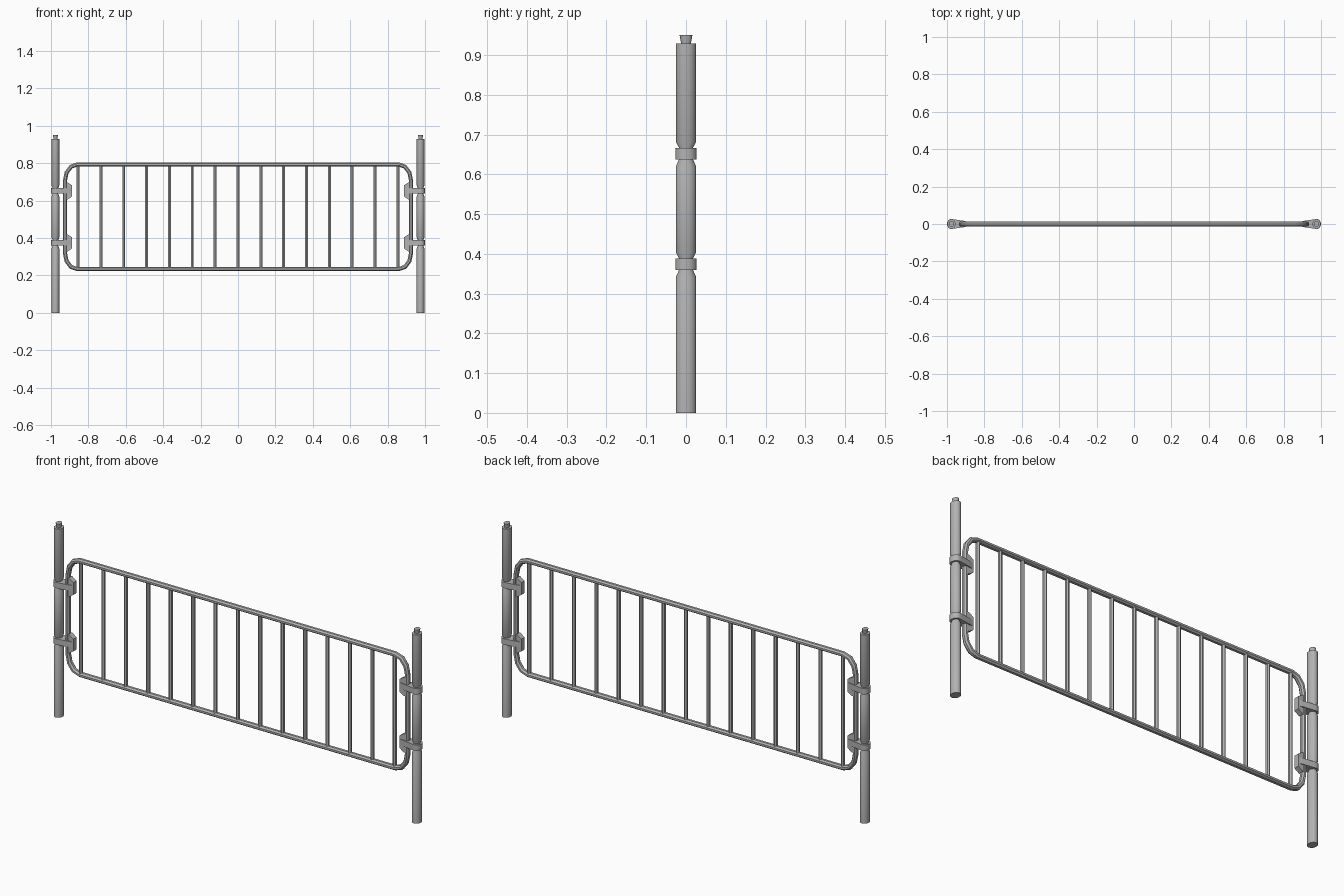
import bpy, bmesh, math
from mathutils import Vector

cube = bpy.data.objects.get("Cube")
if cube:
    bpy.data.objects.remove(cube, do_unlink=True)

steel = bpy.data.materials.new("galvanised_steel")
steel.use_nodes = True
steel.diffuse_color = (0.45, 0.45, 0.45, 1)
steel.node_tree.nodes["Principled BSDF"].inputs["Base Color"].default_value = (0.45, 0.45, 0.45, 1)


def finish(name, bm, smooth=35):
    bmesh.ops.recalc_face_normals(bm, faces=bm.faces)
    mesh = bpy.data.meshes.new(name)
    bm.to_mesh(mesh)
    bm.free()
    mesh.materials.append(steel)
    obj = bpy.data.objects.new(name, mesh)
    bpy.context.collection.objects.link(obj)
    bpy.ops.object.select_all(action='DESELECT')
    obj.select_set(True)
    bpy.context.view_layer.objects.active = obj
    bpy.ops.object.shade_smooth_by_angle(angle=math.radians(smooth))
    return obj


def skin(bm, rings, closed=False):
    """Join rings of points with quads, capping the ends unless closed."""
    rows = [[bm.verts.new(p) for p in ring] for ring in rings]
    n = len(rows[0])
    for k in range(len(rows) if closed else len(rows) - 1):
        a, b = rows[k], rows[(k + 1) % len(rows)]
        for i in range(n):
            j = (i + 1) % n
            bm.faces.new((a[i], a[j], b[j], b[i]))
    if not closed:
        bm.faces.new(rows[0])
        bm.faces.new(rows[-1])


def column(name, x, profile, sides, squash):
    """Upright oval column from (radius, height) pairs."""
    bm = bmesh.new()
    angles = [math.tau * (i + 0.5) / sides for i in range(sides)]
    skin(bm, [[(x + r * squash * math.cos(a), r * math.sin(a), z) for a in angles]
              for r, z in profile])
    return finish(name, bm)


def prism(bm, outline, depth, place):
    """Extrude a 2D outline symmetrically; place maps (u, v, w) to a point."""
    skin(bm, [[place(u, v, w) for u, v in outline] for w in (-depth, depth)])


POST_X, CLAMPS = 0.976, (0.374, 0.652)

# Posts with a groove at each clamp and a flared spigot on top
post_profile = [(0.026, 0)]
for c in CLAMPS:
    post_profile += [(0.026, c - 0.032), (0.018, c - 0.015),
                     (0.018, c + 0.015), (0.026, c + 0.03)]
post_profile += [(0.026, 0.929), (0.0125, 0.929), (0.0165, 0.95)]

# Frame tube with rounded corners
half_w, z_low, z_high = 0.925, 0.234, 0.793
rx, rz, steps = 0.065, 0.085, 3
path = []
for q, (sx, sz) in enumerate([(1, 1), (-1, 1), (-1, -1), (1, -1)]):
    cx = sx * (half_w - rx)
    cz = z_high - rz if sz > 0 else z_low + rz
    for k in range(steps + 1):
        a = (q + k / steps) * math.pi / 2
        path.append(Vector((cx + rx * math.cos(a), 0, cz + rz * math.sin(a))))
rings = []
for i, p in enumerate(path):
    d0 = (p - path[i - 1]).normalized()
    d1 = (path[(i + 1) % len(path)] - p).normalized()
    tangent = (d0 + d1).normalized()
    out = Vector((tangent.z, 0, -tangent.x)) / max(tangent.dot(d1), 0.5)
    ring = []
    for k in range(8):
        a = math.tau * (k + 0.5) / 8
        ring.append(p + out * 0.0118 * math.cos(a) + Vector((0, 0.0155 * math.sin(a), 0)))
    rings.append(ring)
bm = bmesh.new()
skin(bm, rings, closed=True)
finish("frame_tube", bm)

# Upright bars
for i in range(15):
    column(f"bar_{i + 1}", -0.855 + 0.1221 * i,
           [(0.0105, z_low), (0.0105, z_high)], 6, 0.87)

# Clamp strap wrapped round the post and tapering inward to the frame
strap = [(0.888, -0.011), (0.888, 0.011), (0.91, 0.017)]
for k in range(9):
    a = math.radians(110 - 27.5 * k)
    strap.append((POST_X + 0.024 * math.cos(a), 0.0272 * math.sin(a)))
strap.append((0.91, -0.017))
# Jaw plate gripping the frame side
jaw = [(0.888, -0.03), (0.888, 0.03), (0.912, 0.046),
       (0.918, 0.046), (0.918, -0.046), (0.912, -0.046)]

for side, s in (("left", 1), ("right", -1)):
    column(f"{side}_post", s * POST_X, post_profile, 16, 0.83)
    for level, c in zip(("lower", "upper"), CLAMPS):
        bm = bmesh.new()
        prism(bm, strap, 0.0145, lambda u, v, w: (s * u, v, c + w))
        finish(f"{side}_{level}_strap", bm)
        bm = bmesh.new()
        prism(bm, jaw, 0.0125, lambda u, v, w: (s * u, w, c + v))
        finish(f"{side}_{level}_jaw", bm, 20)
